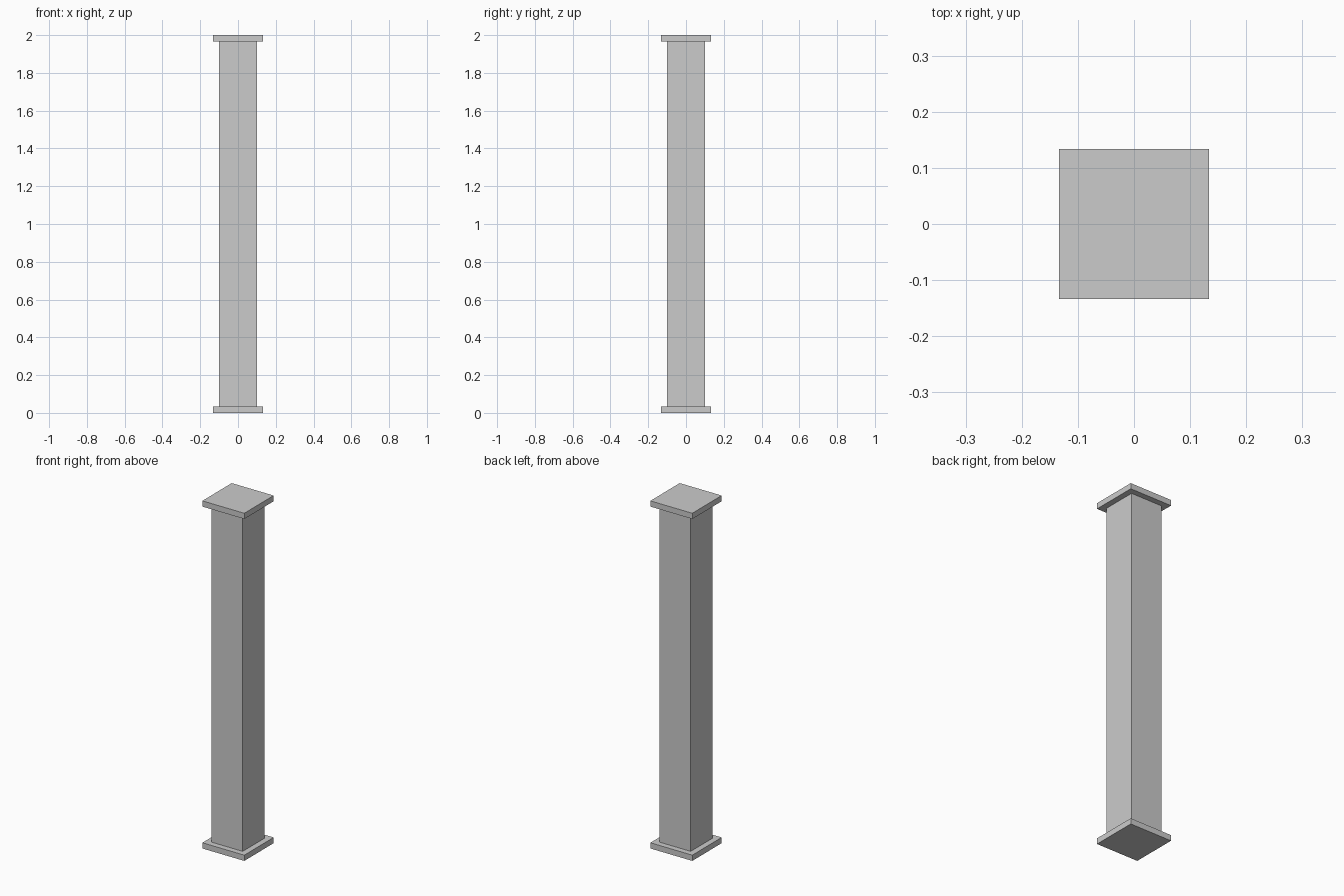
import bpy

if "Cube" in bpy.data.objects:
    bpy.data.objects.remove(bpy.data.objects["Cube"])

HEIGHT = 2.0
SHAFT_W = 0.2
PLATE_W = 0.267
PLATE_T = 0.033


def box(name, width, height, z_bottom):
    bpy.ops.mesh.primitive_cube_add(size=1, location=(0, 0, z_bottom + height / 2))
    obj = bpy.context.object
    obj.name = name
    obj.scale = (width, width, height)
    bpy.ops.object.transform_apply(location=False, rotation=False, scale=True)
    return obj


# Square base and cap plates
box("base_plate", PLATE_W, PLATE_T, 0)
box("cap_plate", PLATE_W, PLATE_T, HEIGHT - PLATE_T)

# Square column shaft between the plates
box("column_shaft", SHAFT_W, HEIGHT - 2 * PLATE_T, PLATE_T)
